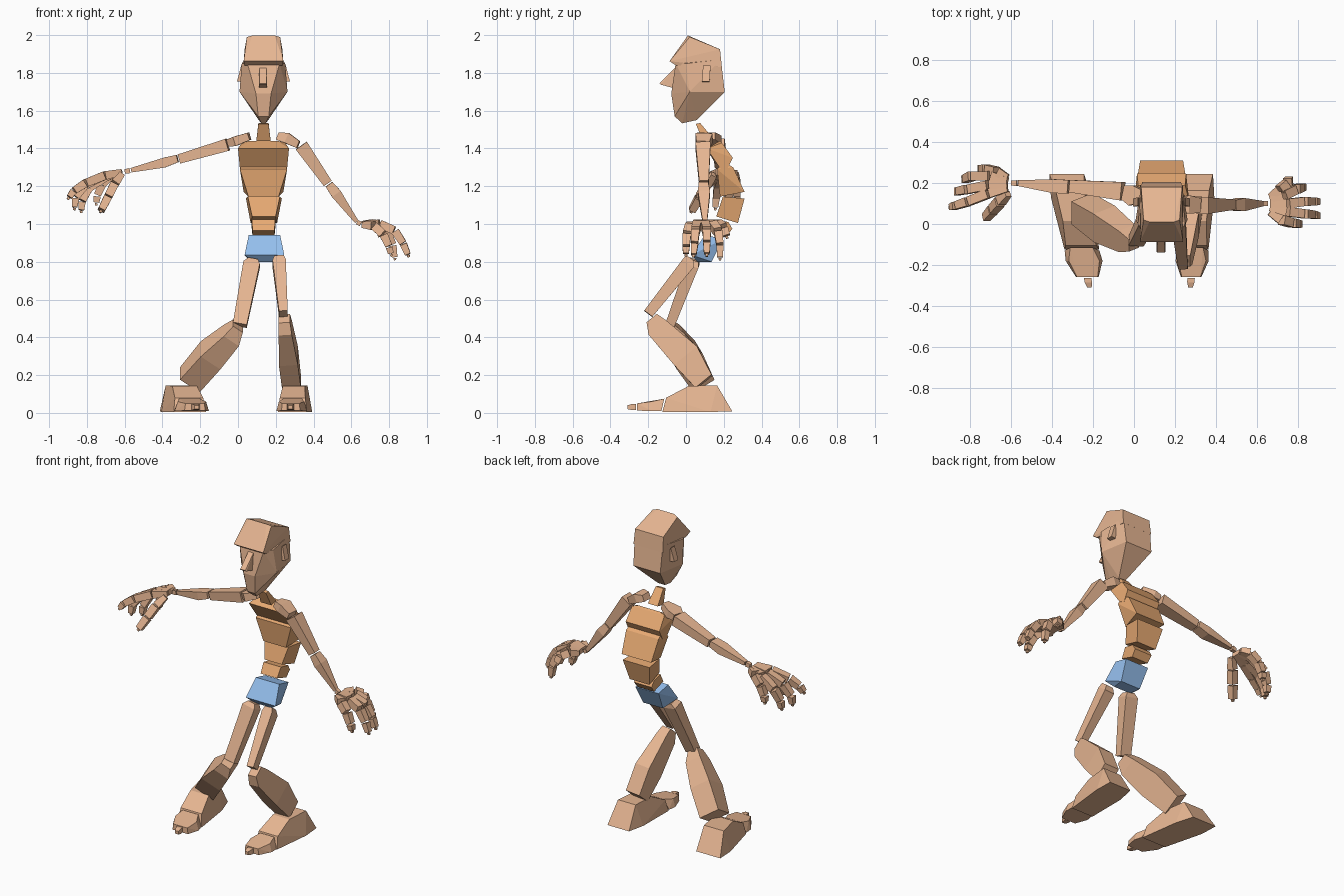
import bpy, bmesh
from mathutils import Vector


def material(name, rgb):
    m = bpy.data.materials.new(name)
    m.diffuse_color = (*rgb, 1)
    return m


TAN = material("tan", (0.80, 0.47, 0.29))
ORANGE = material("orange", (0.80, 0.40, 0.17))
BLUE = material("blue", (0.30, 0.52, 0.85))


def hull(name, pts, mat=TAN):
    """Flat-faced convex solid around a few corner points."""
    bm = bmesh.new()
    for p in pts:
        bm.verts.new(p)
    res = bmesh.ops.convex_hull(bm, input=bm.verts)
    junk = {g for k in ("geom_interior", "geom_unused") for g in res[k]
            if isinstance(g, bmesh.types.BMVert)}
    if junk:
        bmesh.ops.delete(bm, geom=list(junk), context='VERTS')
    bmesh.ops.dissolve_limit(bm, angle_limit=0.05, verts=bm.verts, edges=bm.edges)
    bmesh.ops.recalc_face_normals(bm, faces=bm.faces)
    me = bpy.data.meshes.new(name)
    bm.to_mesh(me)
    bm.free()
    me.materials.append(mat)
    ob = bpy.data.objects.new(name, me)
    bpy.context.collection.objects.link(ob)
    return ob


def block(name, cx, profile, mat=TAN, slope=0.0):
    """Side profile of (y, z, half width), mirrored about x = cx."""
    return hull(name, [(cx + slope * y + s * w, y, z)
                       for y, z, w in profile for s in (-1, 1)], mat)


def limb(name, sections, ref=(0, 1, 0), mat=TAN, inset=0.0):
    """Tapered box through sections of (centre, half u, half v)."""
    a, b = Vector(sections[0][0]), Vector(sections[-1][0])
    t = (b - a).normalized()
    u = t.cross(Vector(ref)).normalized()
    v = u.cross(t)
    pts = []
    for i, (c, ru, rv) in enumerate(sections):
        c = Vector(c)
        if i == 0:
            c += t * inset
        if i == len(sections) - 1:
            c -= t * inset
        pts += [c + u * ru * i1 + v * rv * j1 for i1 in (-1, 1) for j1 in (-1, 1)]
    return hull(name, pts, mat)


CX = 0.135

# Head: cap with overhanging brow, face, nose, ears
block("head_cap", CX, [(0.01, 1.998, 0.06), (0.02, 1.99, 0.088), (0.18, 1.925, 0.10),
                       (-0.087, 1.862, 0.105), (-0.055, 1.84, 0.10), (0.19, 1.83, 0.105)])
block("face", CX, [(-0.055, 1.85, 0.085), (0.0, 1.85, 0.115), (0.185, 1.87, 0.10),
                   (0.205, 1.70, 0.095), (0.02, 1.70, 0.127), (-0.078, 1.69, 0.04),
                   (-0.06, 1.57, 0.028), (-0.02, 1.533, 0.012), (0.055, 1.55, 0.025)])
block("nose", CX - 0.003, [(-0.05, 1.835, 0.018), (-0.14, 1.745, 0.018),
                           (-0.135, 1.738, 0.022), (-0.075, 1.722, 0.022),
                           (-0.05, 1.73, 0.02)])
for s, side in ((1, "left"), (-1, "right")):
    hull(side + "_ear", [(CX + s * x, y, z) for x, y, z in
                         [(0.10, 0.085, 1.75), (0.10, 0.125, 1.75), (0.115, 0.09, 1.84),
                          (0.115, 0.13, 1.84), (0.118, 0.09, 1.84), (0.118, 0.13, 1.84),
                          (0.14, 0.085, 1.755), (0.14, 0.125, 1.755)]])

# Neck and spine blocks
block("neck", CX, [(0.052, 1.53, 0.027), (0.075, 1.535, 0.027), (0.12, 1.475, 0.03),
                   (0.145, 1.45, 0.035), (0.09, 1.44, 0.038)], ORANGE)
block("chest", CX, [(0.11, 1.40, 0.135), (0.18, 1.44, 0.075), (0.19, 1.43, 0.115),
                    (0.248, 1.35, 0.12), (0.215, 1.285, 0.12), (0.18, 1.295, 0.125)], ORANGE)
block("ribs", CX, [(0.165, 1.29, 0.125), (0.20, 1.33, 0.11), (0.25, 1.30, 0.115),
                   (0.31, 1.17, 0.105), (0.18, 1.145, 0.08)], ORANGE)
block("waist", CX + 0.002, [(0.195, 1.145, 0.085), (0.31, 1.135, 0.095),
                            (0.275, 1.005, 0.07), (0.16, 1.04, 0.062)], ORANGE)
block("lower_back", CX, [(0.155, 1.025, 0.062), (0.225, 1.01, 0.065),
                         (0.245, 0.975, 0.062), (0.215, 0.935, 0.058),
                         (0.12, 0.965, 0.058)], ORANGE)
block("pelvis", 0.14, [(0.03, 0.835, 0.105), (0.10, 0.943, 0.083),
                       (0.195, 0.92, 0.083), (0.135, 0.80, 0.07), (0.06, 0.80, 0.06)], BLUE)

# Shoulders and arms
limb("right_collar", [((0.06, 0.13, 1.465), 0.02, 0.025), ((-0.01, 0.14, 1.44), 0.025, 0.05),
                      ((-0.05, 0.155, 1.43), 0.02, 0.035)])
limb("right_upper_arm", [((-0.055, 0.16, 1.42), 0.033, 0.045),
                         ((-0.31, 0.185, 1.345), 0.025, 0.03)])
limb("right_forearm", [((-0.32, 0.182, 1.347), 0.02, 0.033),
                       ((-0.39, 0.185, 1.325), 0.026, 0.034),
                       ((-0.565, 0.20, 1.285), 0.012, 0.014)])
limb("right_wrist", [((-0.572, 0.20, 1.283), 0.014, 0.014),
                     ((-0.60, 0.20, 1.278), 0.012, 0.012)])
limb("left_collar", [((0.21, 0.10, 1.465), 0.02, 0.03), ((0.26, 0.095, 1.455), 0.028, 0.045),
                     ((0.32, 0.09, 1.42), 0.02, 0.035)])
limb("left_upper_arm", [((0.335, 0.09, 1.415), 0.036, 0.04),
                        ((0.475, 0.095, 1.215), 0.025, 0.025)])
limb("left_forearm", [((0.482, 0.092, 1.21), 0.022, 0.025),
                      ((0.52, 0.095, 1.16), 0.028, 0.032),
                      ((0.628, 0.10, 1.012), 0.011, 0.012)])
limb("left_wrist", [((0.63, 0.10, 1.01), 0.013, 0.013), ((0.65, 0.10, 1.0), 0.012, 0.012)])


# Hands: each finger is a chain of tapered blocks ending in a small nub
def hand(side, fingers):
    for name, pts in fingers.items():
        widths = (0.016, 0.023, 0.022, 0.019, 0.015)
        for i in range(len(pts) - 1):
            limb(f"{side}_{name}_{i + 1}", [(pts[i], widths[i], widths[i]),
                                            (pts[i + 1], widths[i + 1], widths[i + 1])],
                 inset=0.004)
        tip = Vector(pts[-1])
        d = (tip - Vector(pts[-2])).normalized()
        limb(f"{side}_{name}_nub", [(tip, 0.008, 0.008), (tip + d * 0.012, 0.006, 0.006)])


hand("left", {
    "little": [(0.66, 0.13, 1.0), (0.71, 0.165, 1.0), (0.75, 0.20, 0.98), (0.76, 0.215, 0.935)],
    "ring": [(0.66, 0.12, 1.0), (0.73, 0.14, 1.0), (0.79, 0.17, 0.96), (0.82, 0.18, 0.89),
             (0.83, 0.18, 0.82)],
    "middle": [(0.66, 0.10, 1.0), (0.75, 0.10, 1.0), (0.83, 0.11, 0.965), (0.875, 0.11, 0.90),
               (0.90, 0.11, 0.84)],
    "index": [(0.66, 0.08, 1.0), (0.75, 0.06, 1.0), (0.83, 0.05, 0.965), (0.875, 0.045, 0.895),
              (0.90, 0.04, 0.835)],
    "thumb": [(0.66, 0.06, 0.995), (0.72, 0.02, 0.99), (0.77, 0.005, 0.945),
              (0.80, 0.0, 0.88), (0.81, 0.0, 0.84)]})
hand("right", {
    "little": [(-0.615, 0.225, 1.27), (-0.67, 0.255, 1.26), (-0.72, 0.268, 1.21),
               (-0.745, 0.27, 1.15), (-0.75, 0.27, 1.11)],
    "ring": [(-0.615, 0.21, 1.275), (-0.70, 0.235, 1.25), (-0.79, 0.235, 1.19),
             (-0.825, 0.22, 1.12), (-0.83, 0.215, 1.07)],
    "middle": [(-0.615, 0.195, 1.275), (-0.71, 0.19, 1.255), (-0.81, 0.17, 1.205),
               (-0.86, 0.16, 1.14), (-0.865, 0.155, 1.085)],
    "index": [(-0.615, 0.175, 1.275), (-0.71, 0.15, 1.255), (-0.81, 0.11, 1.215),
              (-0.87, 0.09, 1.175), (-0.895, 0.082, 1.14)],
    "thumb": [(-0.615, 0.15, 1.265), (-0.655, 0.11, 1.21), (-0.69, 0.07, 1.14),
              (-0.725, 0.03, 1.07)]})

# Legs
X = (1, 0, 0)
limb("right_thigh", [((0.08, 0.045, 0.81), 0.025, 0.025), ((0.072, 0.035, 0.785), 0.035, 0.044),
                     ((0.01, -0.085, 0.465), 0.025, 0.037)], X)
limb("left_thigh", [((0.217, 0.02, 0.82), 0.025, 0.025), ((0.218, 0.01, 0.79), 0.036, 0.035),
                    ((0.24, -0.20, 0.525), 0.027, 0.023)], X)
limb("right_shin", [((0.0, -0.095, 0.46), 0.035, 0.032), ((-0.035, -0.07, 0.41), 0.06, 0.05),
                    ((-0.145, 0.0, 0.305), 0.08, 0.065), ((-0.255, 0.075, 0.175), 0.065, 0.065)], X)
limb("left_shin", [((0.245, -0.18, 0.50), 0.035, 0.03), ((0.25, -0.15, 0.45), 0.06, 0.035),
                   ((0.267, 0.0, 0.30), 0.078, 0.05), ((0.283, 0.095, 0.165), 0.055, 0.05)], X)


# Feet: wedge, toe box and a small nub
def foot(side, cx, slope, k):
    block(side + "_foot", cx, [(0.015, 0.143, 0.065 * k), (0.165, 0.145, 0.07 * k),
                               (0.245, 0.008, 0.085 * k), (0.13, 0.005, 0.10 * k),
                               (-0.125, 0.005, 0.085 * k), (-0.105, 0.08, 0.075 * k)],
          TAN, slope)
    block(side + "_toes", cx, [(-0.115, 0.075, 0.055 * k), (-0.13, 0.01, 0.085 * k),
                               (-0.18, 0.01, 0.09 * k), (-0.18, 0.06, 0.075 * k),
                               (-0.26, 0.012, 0.055 * k), (-0.26, 0.05, 0.05 * k)],
          TAN, slope)
    block(side + "_toe_nub", cx, [(y, z, 0.018) for y in (-0.265, -0.285)
                                  for z in (0.015, 0.048)] +
          [(-0.31, 0.02, 0.011), (-0.31, 0.04, 0.011)], TAN, slope)


foot("right", -0.28, -0.2, 1.0)
foot("left", 0.295, 0.06, 0.9)
